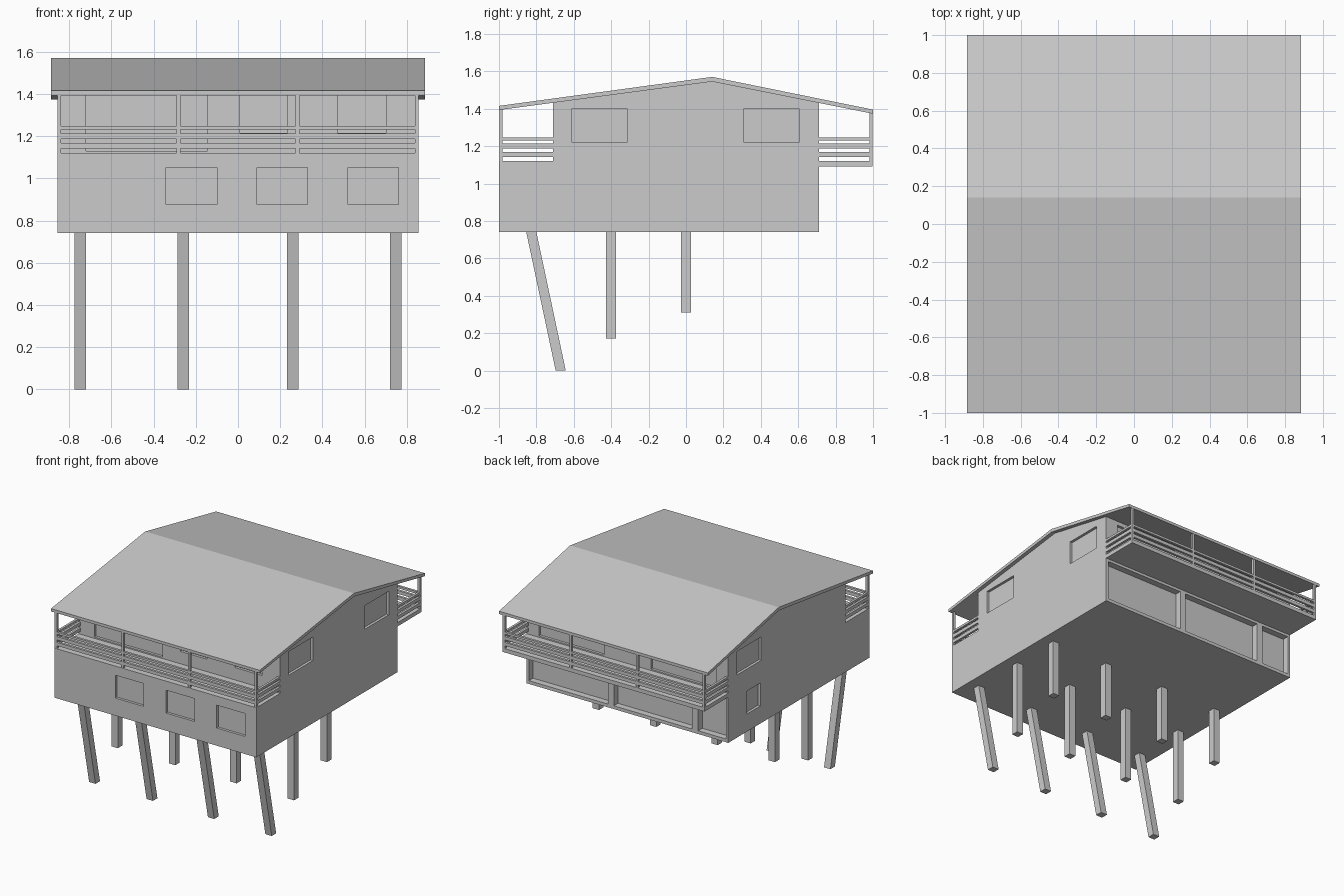
import bpy, bmesh
from mathutils import Vector

if "Cube" in bpy.data.objects:
    bpy.data.objects.remove(bpy.data.objects["Cube"])


def add_box(bm, x0, x1, y0, y1, z0, z1):
    c = Vector(((x0 + x1) / 2, (y0 + y1) / 2, (z0 + z1) / 2))
    s = (x1 - x0, y1 - y0, z1 - z0)
    for v in bmesh.ops.create_cube(bm, size=1)["verts"]:
        v.co = Vector(v.co[i] * s[i] for i in range(3)) + c


def finish(name, bm):
    bmesh.ops.recalc_face_normals(bm, faces=bm.faces)
    me = bpy.data.meshes.new(name)
    bm.to_mesh(me)
    bm.free()
    ob = bpy.data.objects.new(name, me)
    bpy.context.collection.objects.link(ob)
    return ob


def boxes(name, items):
    bm = bmesh.new()
    for b in items:
        add_box(bm, *b)
    return finish(name, bm)


def extrude_yz(name, profile, x0, x1):
    bm = bmesh.new()
    f = bm.faces.new([bm.verts.new((x0, y, z)) for y, z in profile])
    r = bmesh.ops.extrude_face_region(bm, geom=[f])
    moved = [g for g in r["geom"] if isinstance(g, bmesh.types.BMVert)]
    bmesh.ops.translate(bm, verts=moved, vec=(x1 - x0, 0, 0))
    return finish(name, bm)


W = 0.855      # half width of the walls
D = 0.02       # window recess

# house body with the front balcony step
house = extrude_yz("house_body", [
    (-1, 0.74), (0.71, 0.74), (0.71, 1.432), (0.14, 1.547),
    (-0.71, 1.435), (-0.71, 1.12), (-1, 1.12)], -W, W)

# window and door recesses
cuts = [(x, x + 0.24, -1.1, -1 + D, 0.875, 1.05) for x in (-0.34, 0.09, 0.52)]
cuts += [(x0, x1, -0.8, -0.71 + D, z0, 1.40) for x0, x1, z0 in
         ((-0.72, -0.145, 1.13), (0.01, 0.235, 1.215), (0.47, 0.70, 1.215))]
cuts += [(W - D, W + 0.1, y0, y1, 1.22, 1.40)
         for y0, y1 in ((-0.61, -0.315), (0.31, 0.605))]
cuts += [(-W - 0.1, -W + D, 0.31, 0.605, 1.22, 1.40),
         (-W - 0.1, -W + D, 0.32, 0.48, 0.875, 1.05)]
# rear glazing below and above the balcony
cuts += [(x0, x1, 0.66, 0.8, 0.765, 1.07)
         for x0, x1 in ((-0.835, -0.60), (-0.55, 0.115), (0.165, 0.835))]
cuts += [(x0, x1, 0.71 - D, 0.8, 1.13, 1.40)
         for x0, x1 in ((-0.75, -0.2), (0.2, 0.75))]
cutter = boxes("window_cutter", cuts)
cutter.hide_render = True
mod = house.modifiers.new("windows", "BOOLEAN")
mod.operation = "DIFFERENCE"
mod.solver = "EXACT"
mod.object = cutter
bpy.context.view_layer.objects.active = house
bpy.ops.object.modifier_apply(modifier=mod.name)
bpy.data.objects.remove(cutter)

# gabled roof slab
extrude_yz("roof", [(-1, 1.393), (-1, 1.415), (0.14, 1.57), (1, 1.395),
                    (1, 1.373), (0.14, 1.545)], -0.885, 0.885)

# rear balcony floor
boxes("rear_balcony_floor", [(-W, W, 0.70, 0.998, 1.09, 1.12)])

# balcony posts and rails, front and rear
RAILS = ((1.142, 1.168), (1.187, 1.213), (1.23, 1.247))
for name, s, top in (("front", -1, 1.398), ("rear", 1, 1.378)):
    def span(a, b):
        return min(s * a, s * b), max(s * a, s * b)
    edge, side = span(0.98, 0.998), span(0.705, 0.985)
    posts = [(x - 0.009, x + 0.009, *edge, 1.10, top)
             for x in (-0.846, -0.282, 0.282, 0.846)]
    boxes(name + "_balcony_posts", posts)
    rails = []
    for z0, z1 in RAILS:
        rails.append((-0.85, 0.85, *edge, z0, z1))
        rails += [(-W, -0.837, *side, z0, z1), (0.837, W, *side, z0, z1)]
    boxes(name + "_balcony_rails", rails)

# stilts: slanted front row, two upright rows on rising ground
h = 0.027
for row, yt, yb, zb in (("front", -0.828, -0.67, 0),
                        ("middle", -0.40, -0.40, 0.17),
                        ("rear", 0.0, 0.0, 0.31)):
    for i, x in enumerate((-0.747, -0.26, 0.26, 0.747)):
        extrude_yz(f"{row}_stilt_{i + 1}", [
            (yb - h, zb), (yb + h, zb), (yt + h, 0.745), (yt - h, 0.745)],
            x - h, x + h)
